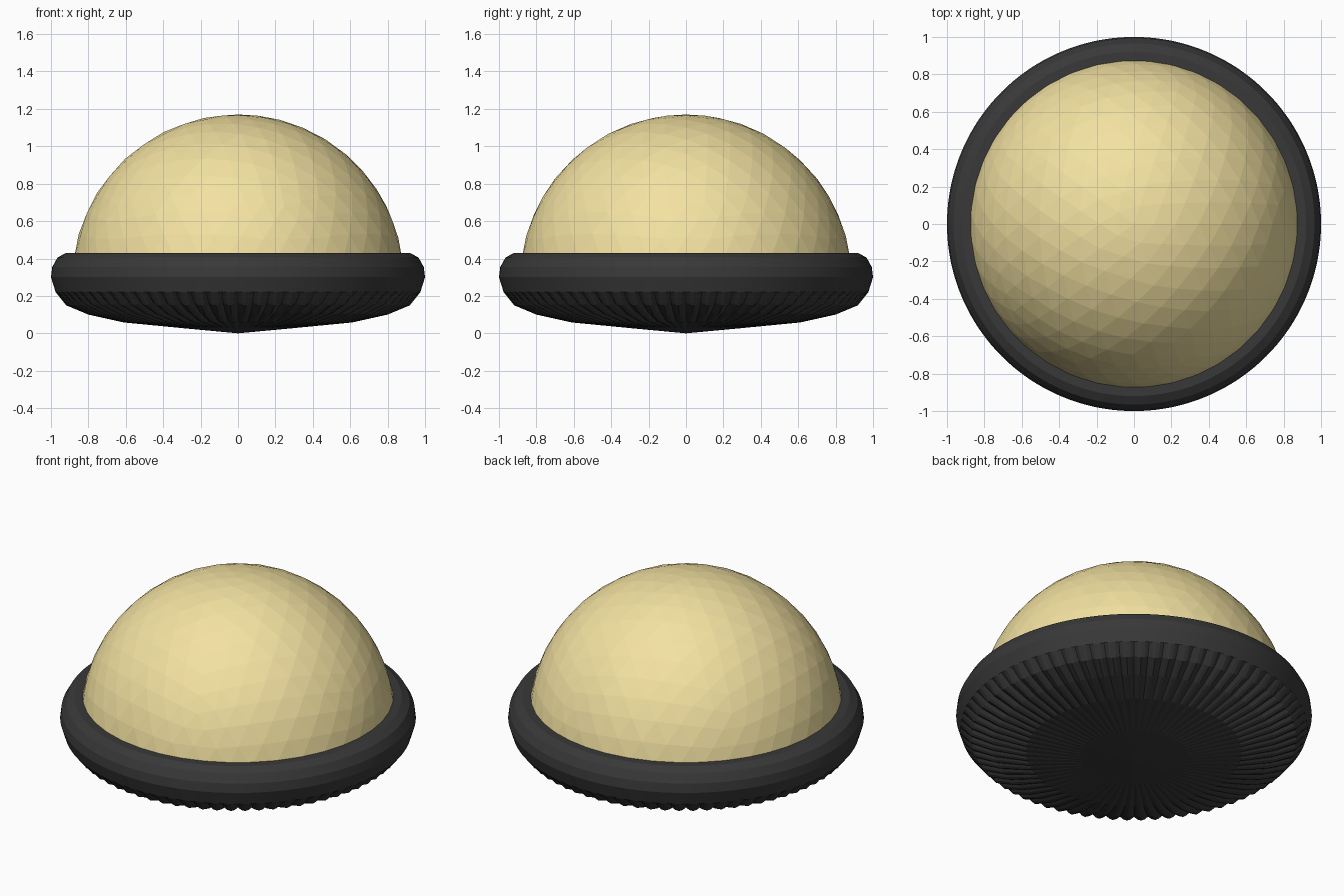
import bpy, bmesh
from math import sin, cos, pi
from mathutils import Matrix

if "Cube" in bpy.data.objects:
    bpy.data.objects.remove(bpy.data.objects["Cube"])


def finish(bm, name, color):
    bmesh.ops.recalc_face_normals(bm, faces=bm.faces)
    me = bpy.data.meshes.new(name)
    bm.to_mesh(me)
    bm.free()
    ob = bpy.data.objects.new(name, me)
    bpy.context.collection.objects.link(ob)
    mat = bpy.data.materials.new(name + "_color")
    mat.diffuse_color = color
    mat.use_nodes = True
    mat.node_tree.nodes["Principled BSDF"].inputs["Base Color"].default_value = mat.diffuse_color
    me.materials.append(mat)
    return ob


# Faceted dome: icosphere trimmed just below the rim
bm = bmesh.new()
bmesh.ops.create_icosphere(bm, subdivisions=4, radius=0.887,
                           matrix=Matrix.Translation((0, 0, 0.283)))
bmesh.ops.bisect_plane(bm, geom=bm.verts[:] + bm.edges[:] + bm.faces[:],
                       plane_co=(0, 0, 0.41), plane_no=(0, 0, 1), clear_inner=True)
finish(bm, "dome", (0.90, 0.76, 0.36, 1))

# Fluted tray: revolved profile of (radius, height, groove depth)
FLUTES, STEPS = 72, 4
N = FLUTES * STEPS
profile = [(0.86, 0.43, 0), (0.92, 0.43, 0), (0.965, 0.405, 0), (0.993, 0.355, 0),
           (1.0, 0.30, 0), (0.975, 0.22, 0.0), (0.92, 0.15, 0.022),
           (0.80, 0.10, 0.022), (0.61, 0.058, 0.010), (0.30, 0.028, 0.0)]
bm = bmesh.new()
rings = []
for r, z, depth in profile:
    ring = []
    for i in range(N):
        a = 2 * pi * i / N
        groove = depth * (1 - sin(pi * (i % STEPS) / STEPS))
        rr = r - groove * 0.7
        ring.append(bm.verts.new((rr * cos(a), rr * sin(a), z + groove * 0.7)))
    rings.append(ring)
for upper, lower in zip(rings, rings[1:]):
    for i in range(N):
        j = (i + 1) % N
        bm.faces.new((upper[i], upper[j], lower[j], lower[i]))
tip = bm.verts.new((0, 0, 0))
for i in range(N):
    bm.faces.new((rings[-1][i], rings[-1][(i + 1) % N], tip))
finish(bm, "fluted_base", (0.04, 0.04, 0.04, 1))
